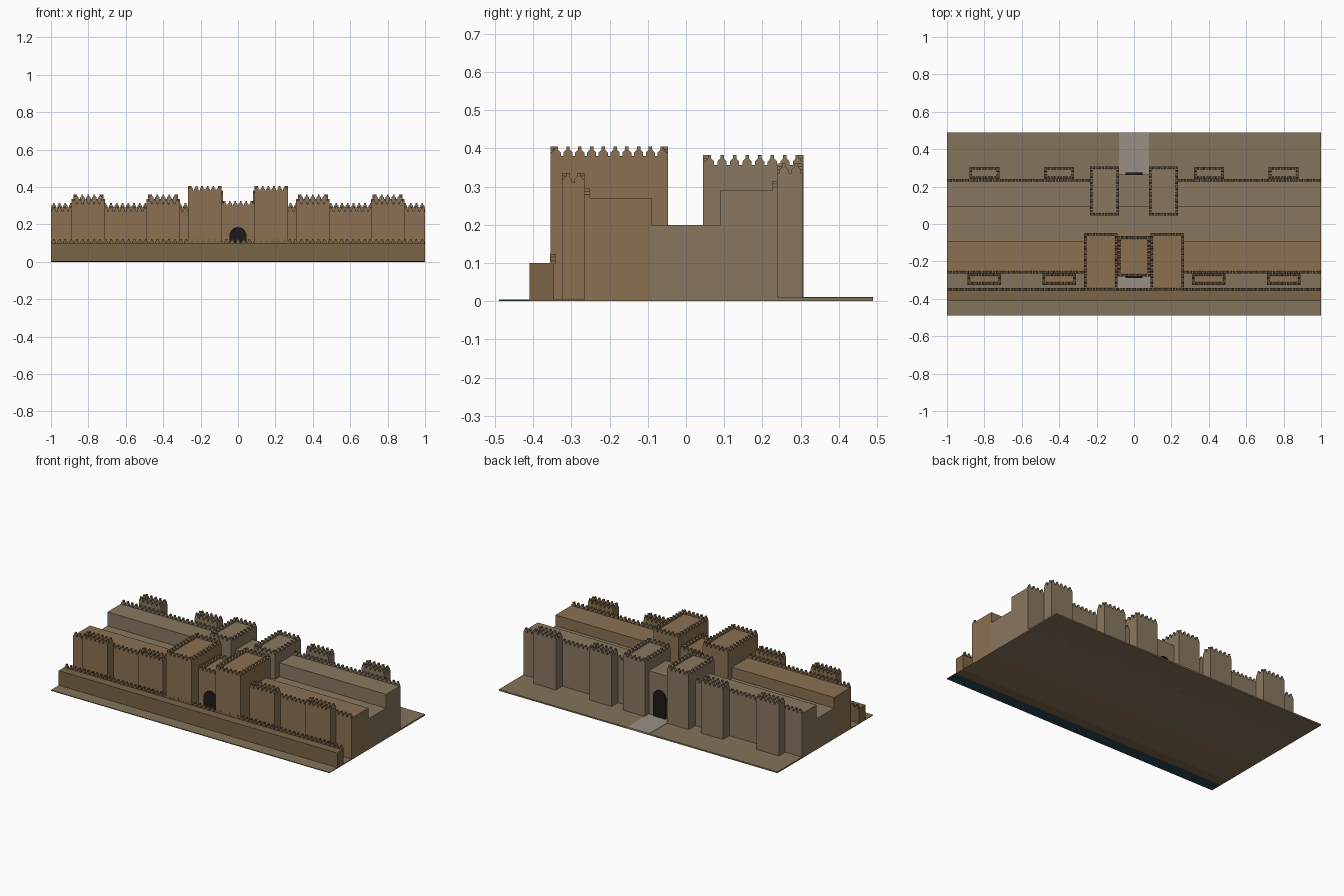
import bpy, bmesh, math
from mathutils import Matrix, Vector

if "Cube" in bpy.data.objects:
    bpy.data.objects.remove(bpy.data.objects["Cube"])


def material(name, rgb):
    m = bpy.data.materials.new(name)
    m.diffuse_color = (*rgb, 1)
    m.use_nodes = True
    m.node_tree.nodes["Principled BSDF"].inputs["Base Color"].default_value = m.diffuse_color
    return m


BRICK = material("warm_brick", (0.26, 0.165, 0.085))
DARK_BRICK = material("dark_brick", (0.20, 0.13, 0.065))
PALE = material("pale_brick", (0.25, 0.185, 0.115))
EARTH = material("earth", (0.23, 0.175, 0.105))
STONE = material("paving_stone", (0.32, 0.28, 0.23))
BLACK = material("gate_shadow", (0.012, 0.011, 0.01))
WATER = material("dark_water", (0.02, 0.06, 0.075))


def finish(name, bm, mat):
    bmesh.ops.recalc_face_normals(bm, faces=bm.faces)
    me = bpy.data.meshes.new(name)
    bm.to_mesh(me)
    bm.free()
    me.materials.append(mat)
    ob = bpy.data.objects.new(name, me)
    bpy.context.collection.objects.link(ob)
    return ob


def box(name, x0, x1, y0, y1, z0, z1, mat):
    bm = bmesh.new()
    m = Matrix.Translation(((x0 + x1) / 2, (y0 + y1) / 2, (z0 + z1) / 2))
    bmesh.ops.create_cube(bm, size=1, matrix=m @ Matrix.Diagonal((x1 - x0, y1 - y0, z1 - z0, 1)))
    return finish(name, bm, mat)


def prism(bm, pts, thick, matrix):
    # Extrude an outline in local x/z along local y
    f = bm.faces.new([bm.verts.new(matrix @ Vector((x, -thick / 2, z))) for x, z in pts])
    r = bmesh.ops.extrude_face_region(bm, geom=[f])
    vs = [v for v in r["geom"] if isinstance(v, bmesh.types.BMVert)]
    bmesh.ops.translate(bm, verts=vs, vec=matrix.to_3x3() @ Vector((0, thick, 0)))


T = 0.014  # merlon thickness
HALF = [(0.012, 0), (0.012, 0.009), (0.008, 0.013), (0.0045, 0.017), (0.0045, 0.025)]
MERLON = HALF + [(-x, z) for x, z in reversed(HALF)]


def merlon_row(bm, a, b, z):
    # Evenly spaced stepped merlons from a to b
    a, b = Vector((*a, z)), Vector((*b, z))
    d = b - a
    n = max(2, round(d.length / 0.031))
    rot = Matrix.Rotation(math.atan2(d.y, d.x), 4, 'Z')
    for i in range(n):
        prism(bm, MERLON, T, Matrix.Translation(a + d * ((i + 0.5) / n)) @ rot)


def battlement(name, a, b, z, mat):
    bm = bmesh.new()
    merlon_row(bm, a, b, z)
    finish(name, bm, mat)


def tower(name, x0, x1, y0, y1, h, mat):
    # Block with merlons around the whole roof edge
    box(name, x0, x1, y0, y1, 0, h, mat)
    bm = bmesh.new()
    e = T / 2
    for y in (y0 + e, y1 - e):
        merlon_row(bm, (x0, y), (x1, y), h)
    for x in (x0 + e, x1 - e):
        merlon_row(bm, (x, y0), (x, y1), h)
    finish(name + "_battlement", bm, mat)


def archway(name, y, half, spring, mat):
    bm = bmesh.new()
    pts = [(half, 0.003)] + [(half * math.cos(i * math.pi / 16), spring + half * math.sin(i * math.pi / 16))
                             for i in range(17)] + [(-half, 0.003)]
    prism(bm, pts, 0.01, Matrix.Translation((0, y, 0)))
    finish(name, bm, mat)


# Ground, moat strip and paving
box("moat_bed", -1, 1, -0.49, -0.41, 0, 0.003, WATER)
box("moat_bank", -1, 1, -0.49, -0.41, 0.003, 0.005, EARTH)
box("terrace_ground", -1, 1, -0.345, -0.265, 0, 0.005, EARTH)
box("rear_ground", -1, 1, 0.24, 0.49, 0, 0.009, EARTH)
box("rear_road", -0.08, 0.08, 0.265, 0.49, 0.001, 0.011, STONE)
box("front_paving", -0.087, 0.087, -0.345, -0.28, 0.001, 0.011, STONE)

# Long walls
box("outer_wall", -1, 1, -0.41, -0.345, 0, 0.1, DARK_BRICK)
battlement("outer_battlement", (-1, -0.349), (1, -0.349), 0.098, DARK_BRICK)
box("front_wall", -1, 1, -0.265, -0.09, 0, 0.27, BRICK)
box("middle_fill", -1, 1, -0.09, 0.09, 0, 0.2, PALE)
box("rear_wall", -1, 1, 0.09, 0.24, 0, 0.29, PALE)
for s, side in ((-1, "left"), (1, "right")):
    battlement(f"front_battlement_{side}", (s * 0.267, -0.258), (s, -0.258), 0.27, BRICK)
    battlement(f"rear_battlement_{side}", (s * 0.235, 0.233), (s, 0.233), 0.29, PALE)

    # Wall towers
    for i, c in enumerate((0.4, 0.8)):
        x = s * c
        tower(f"front_tower_{side}_{i}", x - 0.09, x + 0.09, -0.325, -0.265, 0.31, BRICK)
        tower(f"rear_tower_{side}_{i}", x - 0.08, x + 0.08, 0.24, 0.305, 0.335, PALE)

    # Gate towers
    xs = sorted((s * 0.087, s * 0.267))
    tower(f"front_gate_tower_{side}", *xs, -0.355, -0.047, 0.38, BRICK)
    xs = sorted((s * 0.08, s * 0.235))
    tower(f"rear_gate_tower_{side}", *xs, 0.045, 0.308, 0.357, PALE)

# Gatehouses and arched doorways
tower("front_gatehouse", -0.087, 0.087, -0.28, -0.065, 0.3, BRICK)
archway("front_arch", -0.285, 0.045, 0.14, BLACK)
box("rear_gatehouse", -0.08, 0.08, 0.09, 0.265, 0, 0.29, PALE)
archway("rear_arch", 0.27, 0.045, 0.14, BLACK)
